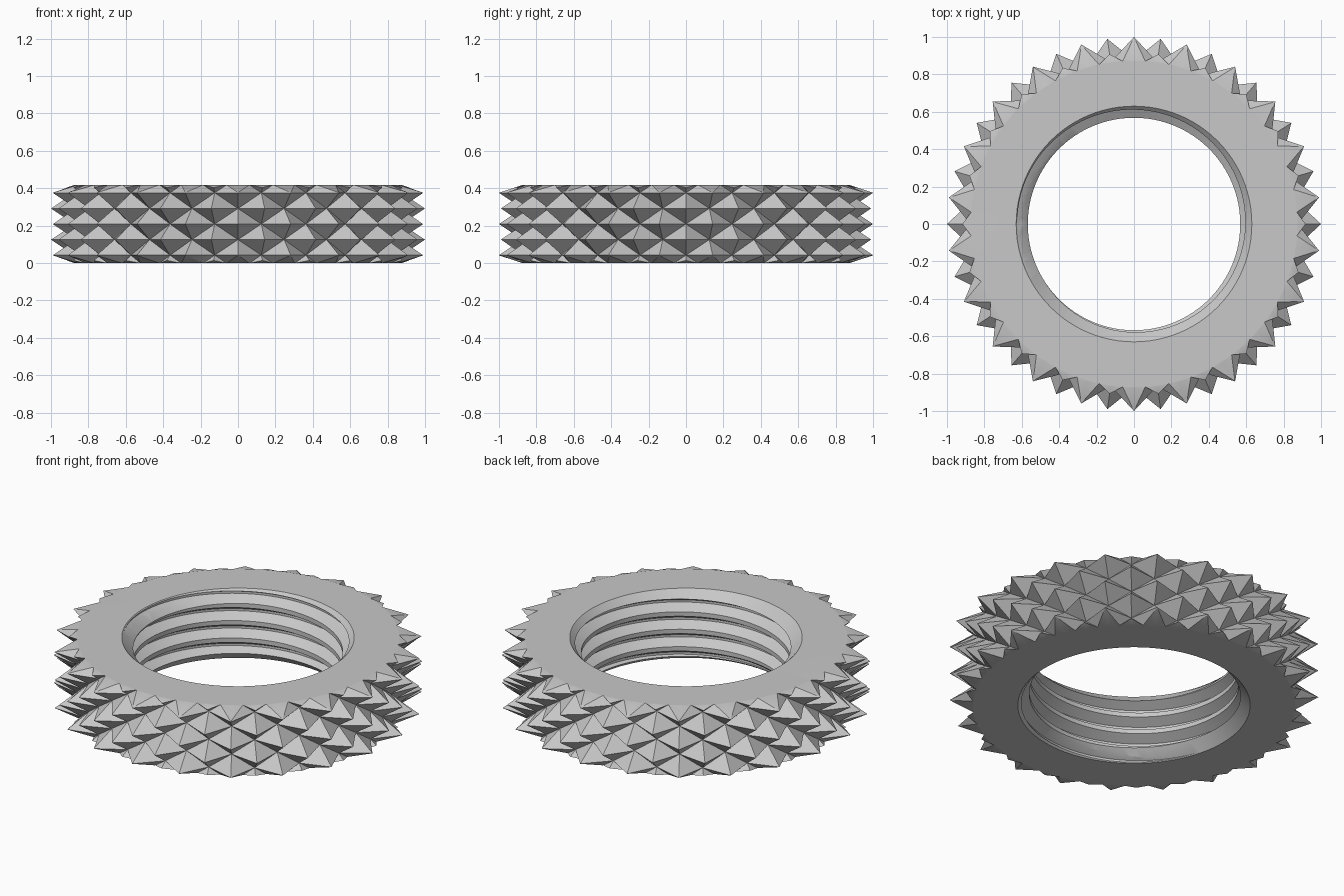
import bpy
import bmesh
from math import cos, sin, pi

cube = bpy.data.objects.get("Cube")
if cube:
    bpy.data.objects.remove(cube, do_unlink=True)

UNIT = 1 / 24                # basic module of the part
HEIGHT = 10 * UNIT
TIP, VALLEY = 1.0, 0.875     # knurl radii
TEETH = 44                   # tip and valley columns around the rim
MINOR, MAJOR = 0.568, 0.625  # thread radii
PITCH = 2.5 * UNIT
ROUND = 96                   # segments of the bore


def polar(r, a, z):
    return (r * cos(a), r * sin(a), z)


def solid(name, rows, knurled=False):
    """Closed solid from stacked rings; each ring repeats its seam point."""
    bm = bmesh.new()
    found = {}

    def vert(p):
        key = tuple(round(c, 5) + 0.0 for c in p)
        if key not in found:
            found[key] = bm.verts.new(p)
        return found[key]

    def face(points):
        corners = list(dict.fromkeys(points))
        if len(corners) > 2:
            bm.faces.new(corners)

    grid = [[vert(p) for p in row] for row in rows]
    for j in range(len(grid) - 1):
        for i in range(len(grid[0]) - 1):
            a, b = grid[j][i], grid[j][i + 1]
            c, d = grid[j + 1][i + 1], grid[j + 1][i]
            if not knurled:
                face((a, b, c, d))
            elif (i + j) % 2 == 0:      # split along the valley line
                face((a, b, d))
                face((b, c, d))
            else:
                face((a, b, c))
                face((a, c, d))
    face(grid[0][::-1])
    face(grid[-1])
    bmesh.ops.recalc_face_normals(bm, faces=bm.faces[:])
    mesh = bpy.data.meshes.new(name)
    bm.to_mesh(mesh)
    bm.free()
    obj = bpy.data.objects.new(name, mesh)
    bpy.context.collection.objects.link(obj)
    return obj


def revolve(name, profile, segments):
    return solid(name, [[polar(r, 2 * pi * (i % segments) / segments, z)
                         for i in range(segments + 1)] for r, z in profile])


def cut(target, cutter, operation):
    cutter.hide_render = True
    mod = target.modifiers.new(cutter.name, 'BOOLEAN')
    mod.operation = operation
    mod.solver = 'EXACT'
    mod.object = cutter
    bpy.context.view_layer.objects.active = target
    bpy.ops.object.modifier_apply(modifier=mod.name)
    bpy.data.objects.remove(cutter, do_unlink=True)


# Knurled rim: staggered rows of diamond-based pyramids
rows = [[polar(VALLEY if (i + j) % 2 else TIP,
               2 * pi * (i % TEETH) / TEETH, (2 * j - 1) * UNIT)
         for i in range(TEETH + 1)] for j in range(7)]
ring = solid("knurled_ring", rows, knurled=True)

# Bevel the ends of the knurling
trim = revolve("end_trim", [(0.876, 0), (1.02, 0.0475),
                            (1.02, HEIGHT - 0.0475), (0.876, HEIGHT)], 2 * TEETH)
cut(ring, trim, 'INTERSECT')

# Threaded bore: helical groove with flat crests and roots
groove = [(-0.039, MINOR), (-0.0065, MAJOR), (0.0065, MAJOR), (0.039, MINOR)]
low, high = -0.1, HEIGHT + 0.1
rows = []
for turn in range(-3, 8):
    for offset, radius in groove:
        row = []
        for i in range(ROUND + 1):
            z = 0.0456 + offset + PITCH * (turn + i / ROUND)
            inside = low < z < high
            row.append(polar(radius if inside else MINOR,
                             2 * pi * (i % ROUND) / ROUND, min(max(z, low), high)))
        rows.append(row)
cut(ring, solid("thread_tap", rows), 'DIFFERENCE')

# Countersinks at both ends of the bore
for name, base, way in (("bottom_countersink", 0, 1), ("top_countersink", HEIGHT, -1)):
    cone = revolve(name, [(0.68, base - 0.05 * way), (0.55, base + 0.08 * way)], ROUND)
    cut(ring, cone, 'DIFFERENCE')

# Plain grey finish
grey = (0.58, 0.58, 0.58, 1)
mat = bpy.data.materials.new("plain_grey")
mat.use_nodes = True
mat.diffuse_color = grey
mat.node_tree.nodes["Principled BSDF"].inputs["Base Color"].default_value = grey
ring.data.materials.clear()
ring.data.materials.append(mat)

bpy.ops.object.select_all(action='DESELECT')
ring.select_set(True)
bpy.context.view_layer.objects.active = ring
bpy.ops.object.shade_smooth_by_angle(angle=pi / 6)
